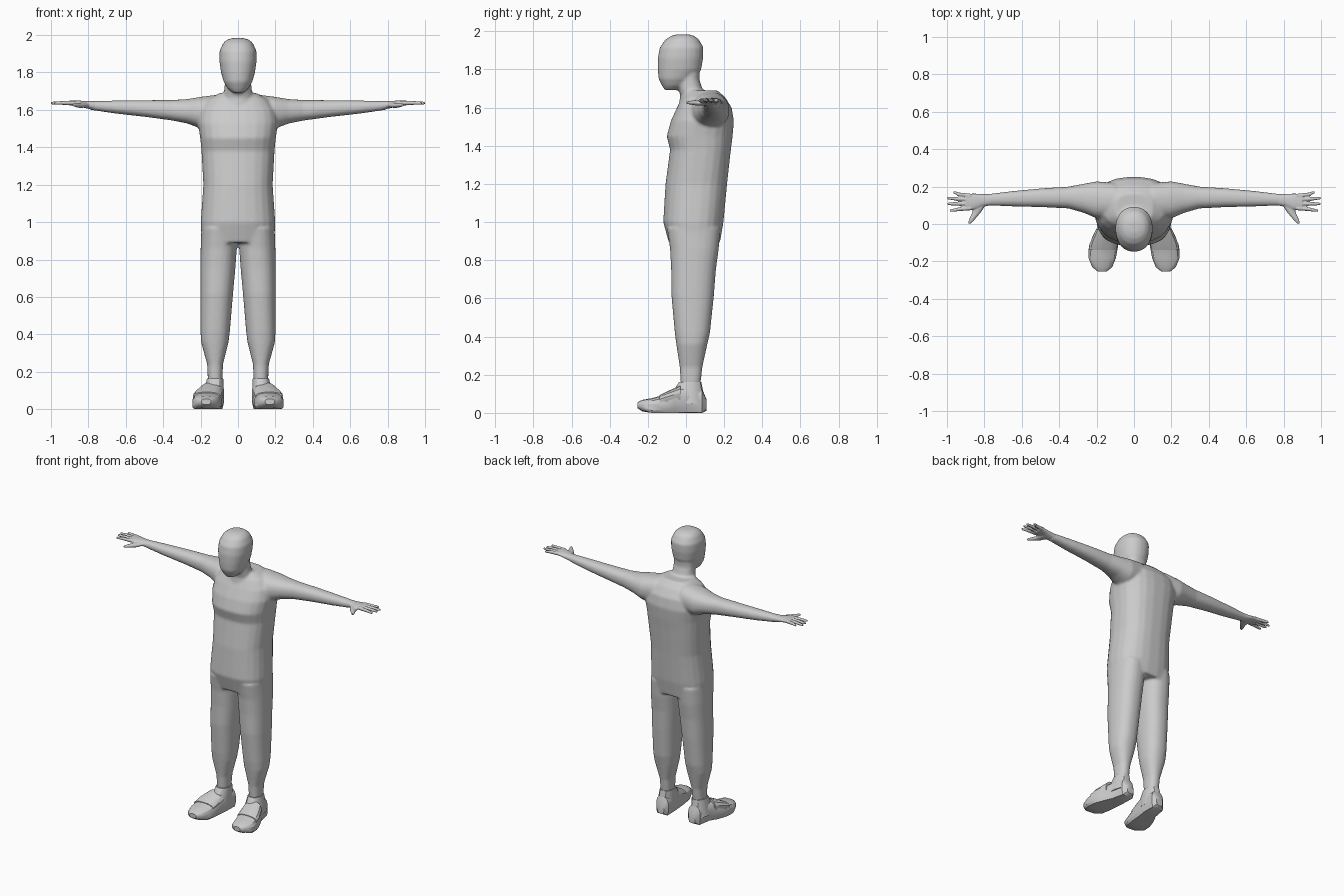
import bpy, bmesh, math

AXES = {"x": (0, 1, 2), "y": (1, 0, 2), "z": (2, 0, 1)}


def loft(bm, axis, rings, n=24, p=2.3, side=1, floor=False):
    """Skin superellipse rings (position, a_min, a_max, b_min, b_max) along an axis."""
    i, j, k = AXES[axis]
    loops = []
    for pos, a0, a1, b0, b1 in rings:
        loop = []
        for s in range(n):
            t = 2 * math.pi * (s + 0.5) / n
            c, d = math.cos(t), math.sin(t)
            co = [0, 0, 0]
            co[i] = pos
            co[j] = (a0 + a1) / 2 + (a1 - a0) / 2 * math.copysign(abs(c) ** (2 / p), c)
            co[k] = (b0 + b1) / 2 + (b1 - b0) / 2 * math.copysign(abs(d) ** (2 / p), d)
            if floor:
                co[2] = max(co[2], 0)
            co[0] *= side
            loop.append(bm.verts.new(co))
        loops.append(loop)
    for u, v in zip(loops, loops[1:]):
        for s in range(n):
            e = (s + 1) % n
            bm.faces.new((u[s], u[e], v[e], v[s]))
    bm.faces.new(loops[0])
    bm.faces.new(loops[-1])


def finish(bm, name, voxel=None, smooth=0):
    bmesh.ops.recalc_face_normals(bm, faces=bm.faces)
    me = bpy.data.meshes.new(name)
    bm.to_mesh(me)
    bm.free()
    ob = bpy.data.objects.new(name, me)
    bpy.context.collection.objects.link(ob)
    if voxel:
        m = ob.modifiers.new("Fuse", 'REMESH')
        m.mode, m.voxel_size, m.use_smooth_shade = 'VOXEL', voxel, True
        m = ob.modifiers.new("Soften", 'SMOOTH')
        m.factor, m.iterations = 0.5, smooth
    return ob


# Body: torso, neck, head, legs and arms fused into one smooth skin
bm = bmesh.new()
loft(bm, "z", [(0.89, -.195, .195, -.09, .178), (1.0, -.2, .2, -.12, .197),
               (1.2, -.186, .186, -.108, .216), (1.38, -.196, .196, -.084, .236),
               (1.45, -.203, .203, -.102, .245), (1.53, -.215, .215, -.08, .252),
               (1.6, -.205, .205, -.048, .24), (1.655, -.165, .165, -.02, .205),
               (1.69, -.1, .1, 0, .165)], p=2.5)
loft(bm, "z", [(1.6, -.1, .1, -.04, .18), (1.665, -.085, .085, -.03, .12),
               (1.7, -.074, .074, -.04, .085), (1.75, -.07, .07, -.04, .07),
               (1.82, -.07, .07, -.06, .075)])
loft(bm, "z", [(1.692, -.03, .03, -.112, -.04), (1.715, -.056, .056, -.126, .0),
               (1.75, -.077, .077, -.144, .04), (1.8, -.091, .091, -.148, .08),
               (1.86, -.1, .1, -.148, .09), (1.915, -.099, .099, -.138, .092),
               (1.957, -.08, .08, -.108, .068), (1.975, -.06, .06, -.08, .045),
               (1.984, -.03, .03, -.05, .015)], p=2.2)
for side in (-1, 1):
    loft(bm, "z", [(.15, .084, .161, -.028, .076), (.24, .08, .165, -.033, .086),
                   (.36, .05, .198, -.051, .112), (.42, .043, .201, -.059, .126),
                   (.62, .026, .202, -.077, .147), (.75, .014, .201, -.078, .157),
                   (.86, .006, .2, -.084, .172), (.97, .002, .196, -.1, .18)],
         side=side)
    loft(bm, "x", [(.1, .03, .22, 1.5, 1.683), (.2, .03, .228, 1.5, 1.67),
                   (.27, .06, .215, 1.527, 1.658), (.35, .083, .2, 1.543, 1.653),
                   (.49, .09, .191, 1.562, 1.652), (.65, .094, .176, 1.58, 1.65),
                   (.8, .1, .158, 1.602, 1.647)], side=side)
finish(bm, "body", 0.008, 6)

# Hands: palm, four fingers and a thumb
FINGERS = [(.085, .072, .985), (.108, .108, .999), (.13, .138, 1.0), (.15, .168, .967)]
for side, label in ((-1, "left"), (1, "right")):
    bm = bmesh.new()
    loft(bm, "x", [(.76, .1, .16, 1.598, 1.647), (.81, .093, .16, 1.608, 1.647),
                   (.85, .077, .163, 1.618, 1.65), (.9, .076, .162, 1.624, 1.65)],
         n=16, side=side)
    for base, tip, end in FINGERS:
        mid = (base + tip) / 2
        loft(bm, "x", [(.87, base - .012, base + .012, 1.625, 1.65),
                       (.94, mid - .01, mid + .01, 1.627, 1.648),
                       (end - .01, tip - .008, tip + .008, 1.628, 1.644),
                       (end, tip - .005, tip + .005, 1.631, 1.641)],
             n=10, p=2, side=side)
    loft(bm, "y", [(.11, .785, .86, 1.612, 1.642), (.06, .82, .866, 1.61, 1.638),
                   (.025, .85, .882, 1.615, 1.636), (.003, .872, .888, 1.62, 1.633)],
         n=10, p=2, side=side)
    finish(bm, label + "_hand", 0.004, 2)

    # Shoe: sole and toe, ankle collar, raised instep band
    bm = bmesh.new()
    loft(bm, "y", [(.108, .095, .145, .012, .07), (.085, .076, .17, -.02, .125),
                   (.0, .075, .188, -.02, .135), (-.06, .08, .22, -.02, .118),
                   (-.12, .084, .243, -.02, .093), (-.18, .095, .245, -.02, .077),
                   (-.23, .115, .225, .008, .068), (-.254, .145, .195, .025, .055)],
         n=14, p=2.8, side=side, floor=True)
    loft(bm, "z", [(.05, .074, .19, -.09, .1), (.11, .075, .178, -.07, .09),
                   (.163, .078, .167, -.035, .08)], n=14, side=side)
    loft(bm, "y", [(-.03, .08, .205, .03, .143), (-.105, .086, .238, .03, .11),
                   (-.14, .092, .243, .03, .092)], n=14, p=2.6, side=side)
    shoe = finish(bm, label + "_shoe")
    bpy.ops.object.select_all(action='DESELECT')
    shoe.select_set(True)
    bpy.context.view_layer.objects.active = shoe
    bpy.ops.object.shade_smooth_by_angle(angle=math.radians(30))
